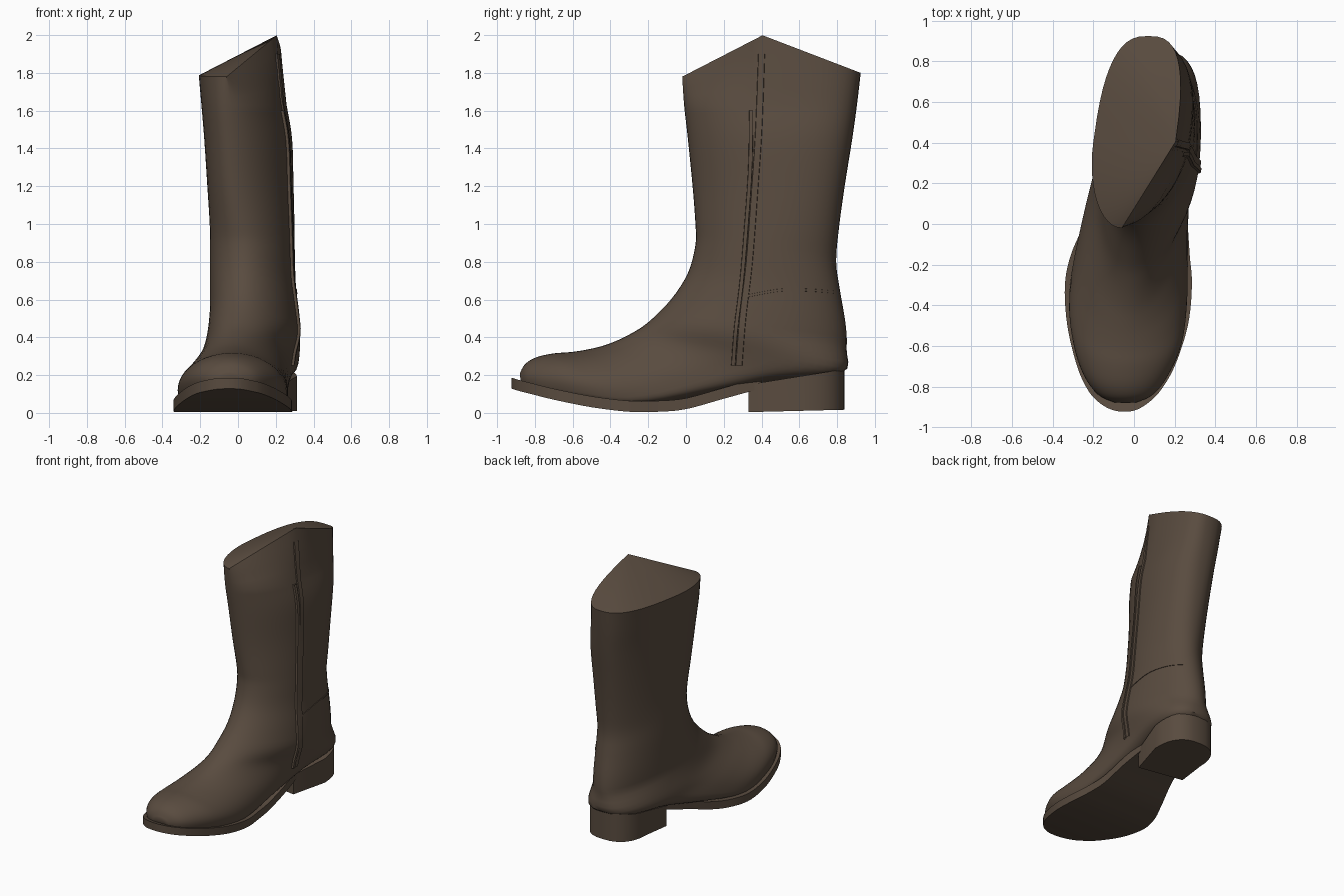
import bpy, bmesh, math
from mathutils import Vector
from mathutils.bvhtree import BVHTree

cube = bpy.data.objects.get("Cube")
if cube:
    bpy.data.objects.remove(cube)

leather = bpy.data.materials.new("dark_brown_leather")
leather.use_nodes = True
BROWN = (0.1, 0.071, 0.05, 1)
leather.diffuse_color = BROWN
shader = next(n for n in leather.node_tree.nodes if n.type == 'BSDF_PRINCIPLED')
shader.inputs["Base Color"].default_value = BROWN
shader.inputs["Roughness"].default_value = 0.7


def finish(name, bm, angle=35):
    """Turn a bmesh into a named, smooth shaded object."""
    bmesh.ops.recalc_face_normals(bm, faces=bm.faces)
    mesh = bpy.data.meshes.new(name)
    bm.to_mesh(mesh)
    bm.free()
    mesh.materials.append(leather)
    obj = bpy.data.objects.new(name, mesh)
    bpy.context.collection.objects.link(obj)
    bpy.ops.object.select_all(action='DESELECT')
    obj.select_set(True)
    bpy.context.view_layer.objects.active = obj
    bpy.ops.object.shade_smooth_by_angle(angle=math.radians(angle))
    return obj


def spline(rows, steps):
    """Smooth interpolation through rows of numbers."""
    out = []
    last = len(rows) - 1
    for i in range(last):
        a, b, c, d = (rows[min(max(i + k, 0), last)] for k in (-1, 0, 1, 2))
        for j in range(steps):
            t = j / steps
            out.append([q + t * ((r - p) / 2 + t * (p - 2.5 * q + 2 * r - s / 2
                        + t * (1.5 * (q - r) + (s - p) / 2)))
                        for p, q, r, s in zip(a, b, c, d)])
    out.append(list(rows[-1]))
    return out


def loft(bm, rings, closed=True):
    """Skin rows of points and return the vertices."""
    verts = [[bm.verts.new(p) for p in ring] for ring in rings]
    n = len(rings[0])
    for r0, r1 in zip(verts, verts[1:]):
        for k in range(n if closed else n - 1):
            m = (k + 1) % n
            bm.faces.new((r0[k], r0[m], r1[m], r1[k]))
    return verts


# Upper: tilting sections from the rim to the toe
# front x, y, z, back x, y, z, then outer edges in x
SECTIONS = [
    (-.06, -.02, 1.78, .07, .925, 1.80, -.2, .205),
    (-.06, -.01, 1.63, .075, .905, 1.63, -.185, .235),
    (-.045, .01, 1.45, .09, .88, 1.45, -.17, .268),
    (-.02, .035, 1.2, .105, .84, 1.2, -.155, .28),
    (.015, .05, 1.0, .12, .81, .98, -.145, .29),
    (.03, .05, .89, .125, .795, .8, -.145, .295),
    (.03, .01, .74, .125, .815, .65, -.145, .30),
    (.025, -.08, .60, .12, .845, .47, -.145, .315),
    (.0, -.2, .48, .115, .85, .34, -.155, .32),
    (-.01, -.3, .415, .115, .825, .21, -.175, .30),
    (-.02, -.41, .365, .08, .48, .17, -.21, .27),
    (-.03, -.51, .338, .02, .12, .10, -.265, .26),
    (-.03, -.61, .322, -.02, -.25, .035, -.318, .262),
    (-.035, -.7, .315, -.03, -.52, .065, -.3, .237),
    (-.04, -.79, .295, -.035, -.71, .105, -.25, .172),
    (-.04, -.85, .26, -.04, -.83, .14, -.18, .098),
    (-.042, -.88, .21, -.042, -.875, .165, -.1, .015),
]
N, STEPS = 48, 4


def section_ring(row, t, rim):
    front, back = Vector(row[:3]), Vector(row[3:6])
    left, right = row[6:]
    foot = min(max((t - 0.48) / 0.22, 0), 1)
    top = max(0, 1 - t / 0.3)
    mid = front.lerp(back, 0.45 + 0.25 * foot)
    points = []
    for k in range(N):
        a = 2 * math.pi * k / N
        u, v = math.cos(a), math.sin(a)
        power = 2 / (1.95 if u > 0 else 2 + 0.8 * top + 3 * foot)
        u2, v2 = abs(u) ** power, abs(v) ** power
        p = mid.lerp(front if u > 0 else back, u2)
        p.x += v2 * ((right if v > 0 else left) - mid.x)
        # The outer side of the rim rises to a point
        if v > 1e-6 and rim > 0:
            p.z += 0.21 * rim * (1 - u2)
            if u > 0:
                straight = front.x + (right - front.x) * (1 - u2)
                p.x += (straight - p.x) * rim
        points.append(p)
    return points


rows = spline(SECTIONS, STEPS)
bm = bmesh.new()
rings = [section_ring(r, i / len(rows), max(0, 1 - i / STEPS)) for i, r in enumerate(rows)]
skin = loft(bm, rings)
bm.faces.new(skin[-1])
# Slanted closed top fanning out from the raised point
peak = N // 4
for k in range(peak + 1, N):
    bm.faces.new((skin[0][peak], skin[0][k], skin[0][(k + 1) % N]))
bm.normal_update()
surface = BVHTree.FromBMesh(bm)
finish("boot_upper", bm, 40)

# Sole: y, left x, right x, underside z
SOLE = [
    (.4, -.1, .24, .13), (.2, -.165, .26, .075), (.0, -.245, .265, .02),
    (-.15, -.31, .274, .006), (-.3, -.34, .285, .006), (-.5, -.328, .265, .03),
    (-.7, -.28, .2, .07), (-.82, -.225, .13, .1), (-.88, -.17, .07, .115),
    (-.912, -.115, .018, .125), (-.923, -.07, -.022, .128),
]
bm = bmesh.new()
welt = []
for y, x0, x1, z in spline(SOLE, 5):
    top = z + 0.058
    welt.append([(x0, y, z), (x1, y, z), (x1, y, top), (x0, y, top)])
ends = loft(bm, welt)
bm.faces.new(ends[0])
bm.faces.new(ends[-1])
finish("sole", bm)

# Heel block: skewed straight breast, rounded back
bm = bmesh.new()
outline = [(-.11, .39), (.235, .33)]
for k in range(17):
    a = math.pi * k / 16
    c, s = math.cos(a), math.sin(a)
    outline.append((.112 + math.copysign(abs(c) ** .8, c) * .2, .6 + .24 * s ** .8))
levels = loft(bm, [[(x, y, z + (y - .33) * slope) for x, y in outline]
                   for z, slope in ((.004, .025), (.15, .16))])
bm.faces.new(levels[0])
bm.faces.new(levels[1])
finish("heel", bm)


def outer_x(y, z):
    hit = surface.ray_cast(Vector((2, y, z)), Vector((-1, 0, 0)))[0]
    return hit.x if hit else None


def side_strip(name, path, half, lift, across):
    """Thin raised strip that follows the outer side along (y, z) points."""
    bm = bmesh.new()
    lines = []
    for y, z in spline(path, 10):
        section = []
        for offset, out in ((-half, -.01), (-half * .8, lift), (half * .8, lift), (half, -.01)):
            py, pz = (y + offset, z) if across == 'y' else (y, z + offset)
            x = outer_x(py, pz)
            if x is not None:
                section.append((x + out, py, pz))
        if len(section) == 4:
            lines.append(section)
    loft(bm, lines, closed=False)
    finish(name, bm, 50)


# Side seams and the stitched edge of the heel counter
side_strip("side_seam", [(.4, 1.9), (.385, 1.5), (.365, 1.2), (.335, .8), (.3, .5), (.28, .25)],
           .02, .008, 'y')
side_strip("seam_piping", [(.345, 1.6), (.34, 1.3), (.32, 1), (.295, .7), (.265, .45), (.25, .25)],
           .012, .014, 'y')
side_strip("counter_seam", [(.33, .62), (.5, .65), (.65, .65), (.78, .64)], .008, .004, 'z')
